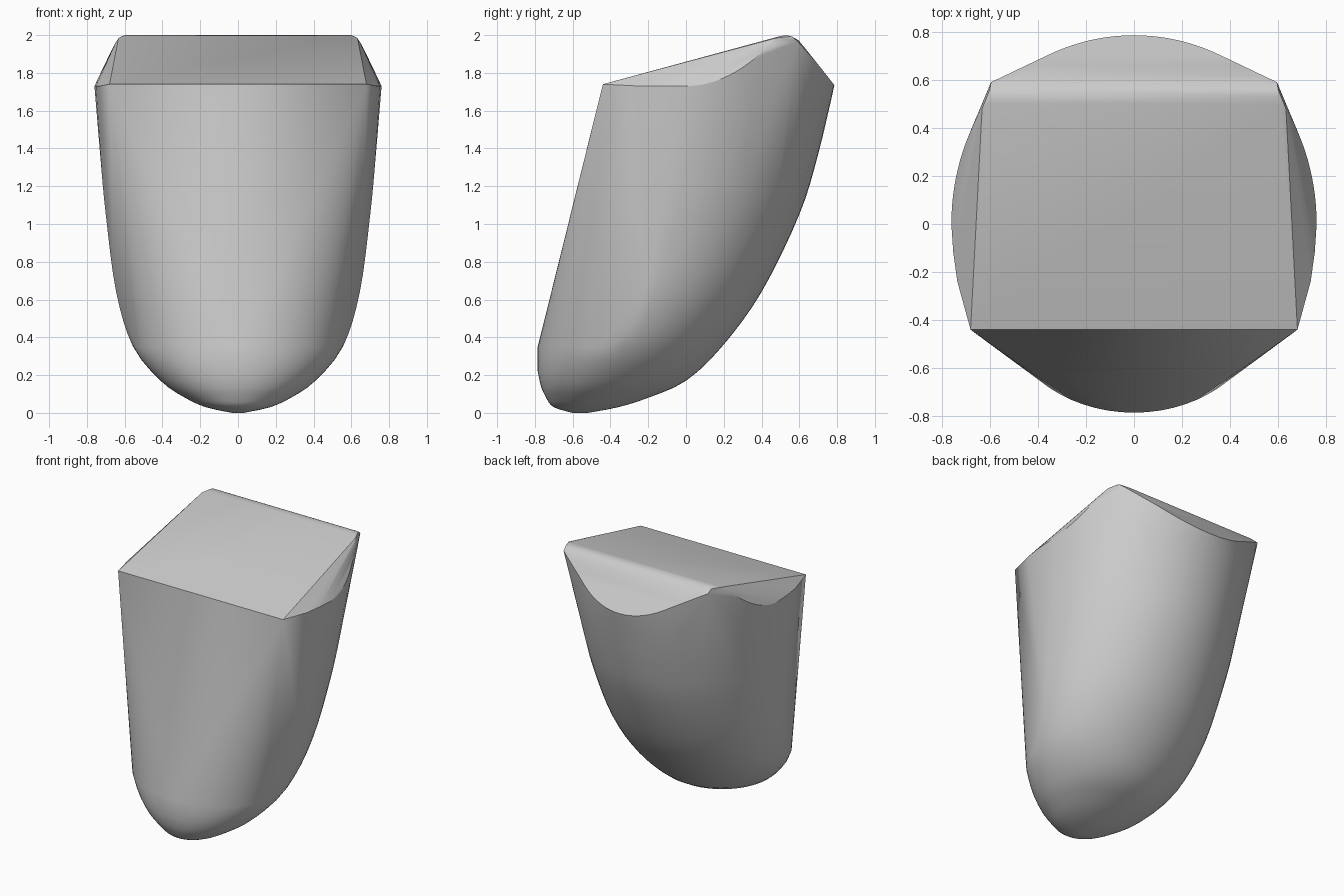
import bpy, bmesh, math
from math import sin, cos, pi, sqrt

cube = bpy.data.objects.get("Cube")
if cube:
    bpy.data.objects.remove(cube)

grey = bpy.data.materials.new("plain grey")
grey.use_nodes = True
grey.diffuse_color = (0.6, 0.6, 0.6, 1)
grey.node_tree.nodes["Principled BSDF"].inputs["Base Color"].default_value = (0.6, 0.6, 0.6, 1)

# Horizontal sections: height, half width, centre y, back y, front y
sections = [
    (0, .03, -.56, -.52, -.60), (.03, .17, -.53, -.36, -.70),
    (.08, .28, -.48, -.20, -.74), (.17, .41, -.42, 0, -.775),
    (.35, .555, -.33, .19, -.785), (.64, .645, -.22, .40, 0),
    (1.05, .70, -.13, .60, 0), (1.37, .73, -.07, .70, 0), (1.73, .76, 0, .785, 0)]
LIP = 4      # index of the highest section with a rounded front


def blend(i, t):
    """Smooth curve through the section values."""
    a, b, c, d = (sections[min(max(k, 0), len(sections) - 1)] for k in range(i - 1, i + 3))
    return [q + .5 * t * (r - p + t * (2 * p - 5 * q + 4 * r - s + t * (3 * (q - r) + s - p)))
            for p, q, r, s in zip(a, b, c, d)]


def ring(section, full, n=32):
    """Points round a section; only the back half unless full."""
    z, w, yc, yb, yf = section
    points = []
    for k in range(2 * n if full else n + 1):
        a = pi * k / n
        reach = yb - yc if sin(a) >= 0 else yc - yf
        points.append((w * cos(a), yc + reach * sin(a), z))
    return points


# Scooped body
points = []
for i in range(len(sections) - 1):
    if i < LIP:
        for t in (0, .33, .67):
            row = blend(i, t)
            row[4] = max(row[4], -.785)
            points += ring(row, True)
    else:
        for t in (0, .25, .5, .75):
            row = sections[i] if t == 0 else blend(i, t)
            points += ring(row, i == LIP and t == 0)

# Scalloped rim, rising to the two rounded back corners
for k in range(65):
    a = pi * k / 64
    side = 1.73 + 1.75 * .76 * (1 - abs(cos(a)))
    back = 1.735 + 1.17 * .785 * (1 - sin(a))
    z = min(side, back, 1.985)
    grow = 1 + .14 * (z - 1.73)
    points.append((.76 * grow * cos(a), .785 * (1 + .1 * (z - 1.73)) * sin(a), z))

# Rounded top ridge and straight front edge
for s in (-1, 1):
    points += [(s * .625, .47, 1.984), (s * .61, .50, 1.995), (s * .60, .53, 2),
               (s * .60, .56, 1.993), (s * .595, .59, 1.968)]
    points += [(s * .68, -.44, 1.74), (s * .735, -.24, 1.73), (s * .752, -.12, 1.73)]

bm = bmesh.new()
for p in points:
    bm.verts.new(p)
bmesh.ops.remove_doubles(bm, verts=bm.verts, dist=.002)
hull = bmesh.ops.convex_hull(bm, input=bm.verts)
spare = {g for g in hull["geom_interior"] + hull["geom_unused"] if isinstance(g, bmesh.types.BMVert)}
bmesh.ops.delete(bm, geom=list(spare), context='VERTS')
bmesh.ops.dissolve_limit(bm, angle_limit=math.radians(.5), verts=bm.verts, edges=bm.edges)
bmesh.ops.recalc_face_normals(bm, faces=bm.faces)
mesh = bpy.data.meshes.new("scoop_body")
bm.to_mesh(mesh)
bm.free()
mesh.materials.append(grey)
body = bpy.data.objects.new("scoop_body", mesh)
bpy.context.collection.objects.link(body)
bpy.context.view_layer.objects.active = body
body.select_set(True)
bpy.ops.object.shade_smooth_by_angle(angle=math.radians(30))
